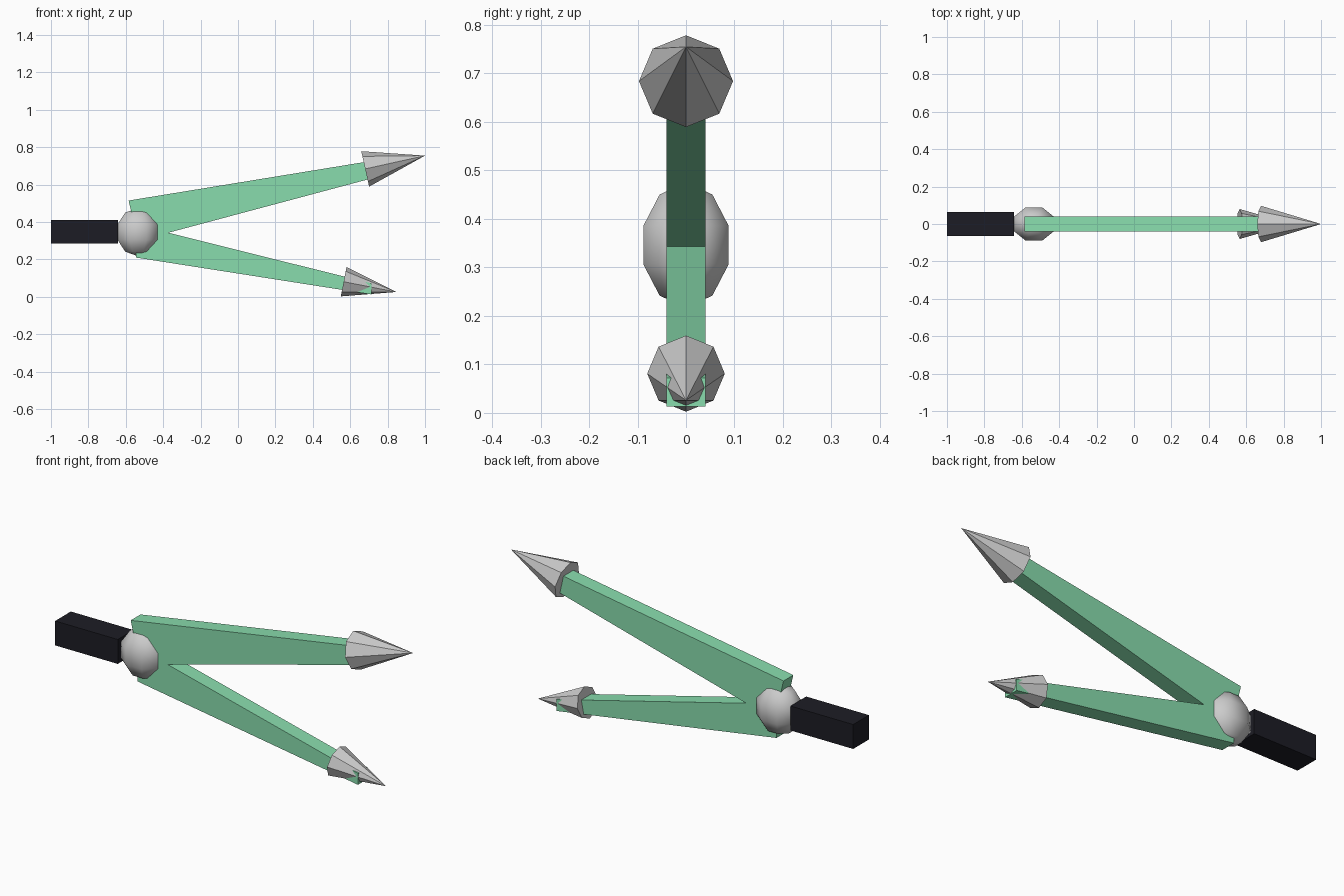
import bpy, bmesh, math
from mathutils import Matrix, Vector

if "Cube" in bpy.data.objects:
    bpy.data.objects.remove(bpy.data.objects["Cube"])


def material(name, color):
    m = bpy.data.materials.new(name)
    m.diffuse_color = color
    m.use_nodes = True
    m.node_tree.nodes["Principled BSDF"].inputs["Base Color"].default_value = m.diffuse_color
    return m


def finish(name, bm, mat=None):
    bmesh.ops.recalc_face_normals(bm, faces=bm.faces)
    mesh = bpy.data.meshes.new(name)
    bm.to_mesh(mesh)
    bm.free()
    ob = bpy.data.objects.new(name, mesh)
    bpy.context.collection.objects.link(ob)
    if mat:
        mesh.materials.append(mat)
    return ob


green = material("green", (0.25, 0.72, 0.42, 1))
black = material("black", (0.012, 0.012, 0.018, 1))

# forked legs: one profile extruded through the thickness
profile = [(-0.585, 0.515), (-0.545, 0.345), (-0.545, 0.21), (0.713, 0.013),
           (0.713, 0.072), (-0.372, 0.343), (0.74, 0.64), (0.74, 0.731)]
bm = bmesh.new()
face = bm.faces.new([bm.verts.new((x, -0.04, z)) for x, z in profile])
ext = bmesh.ops.extrude_face_region(bm, geom=[face])
bmesh.ops.translate(bm, vec=(0, 0.08, 0),
                    verts=[v for v in ext["geom"] if isinstance(v, bmesh.types.BMVert)])
finish("forked_legs", bm, green)

# pivot knob: coarse, smooth-shaded flattened ball
bm = bmesh.new()
mat = (Matrix.Translation((-0.535, 0, 0.346)) @ Matrix.Diagonal((0.125, 0.10, 0.129, 1))
       @ Matrix.Rotation(math.radians(22.5), 4, 'Z'))
bmesh.ops.create_uvsphere(bm, u_segments=8, v_segments=5, radius=1, matrix=mat)
for f in bm.faces:
    f.smooth = True
finish("pivot_knob", bm)

# square handle
bm = bmesh.new()
bmesh.ops.create_cube(bm, size=1, matrix=Matrix.Translation((-0.821, 0, 0.347))
                      @ Matrix.Diagonal((0.358, 0.128, 0.126, 1)))
finish("handle", bm, black)


# pointed tips: eight-sided cones
def tip(name, base, point, radius):
    base, point = Vector(base), Vector(point)
    d = point - base
    angle = math.atan2(d.x, d.z)
    bm = bmesh.new()
    bmesh.ops.create_cone(bm, cap_ends=True, segments=8, radius1=radius, radius2=0,
                          depth=d.length,
                          matrix=Matrix.Translation((base + point) / 2)
                          @ Matrix.Rotation(angle, 4, 'Y'))
    bmesh.ops.remove_doubles(bm, verts=bm.verts, dist=1e-4)
    finish(name, bm)


tip("upper_tip", (0.68, 0, 0.684), (1.0, 0, 0.755), 0.097)
tip("lower_tip", (0.565, 0, 0.081), (0.846, 0, 0.026), 0.08)
